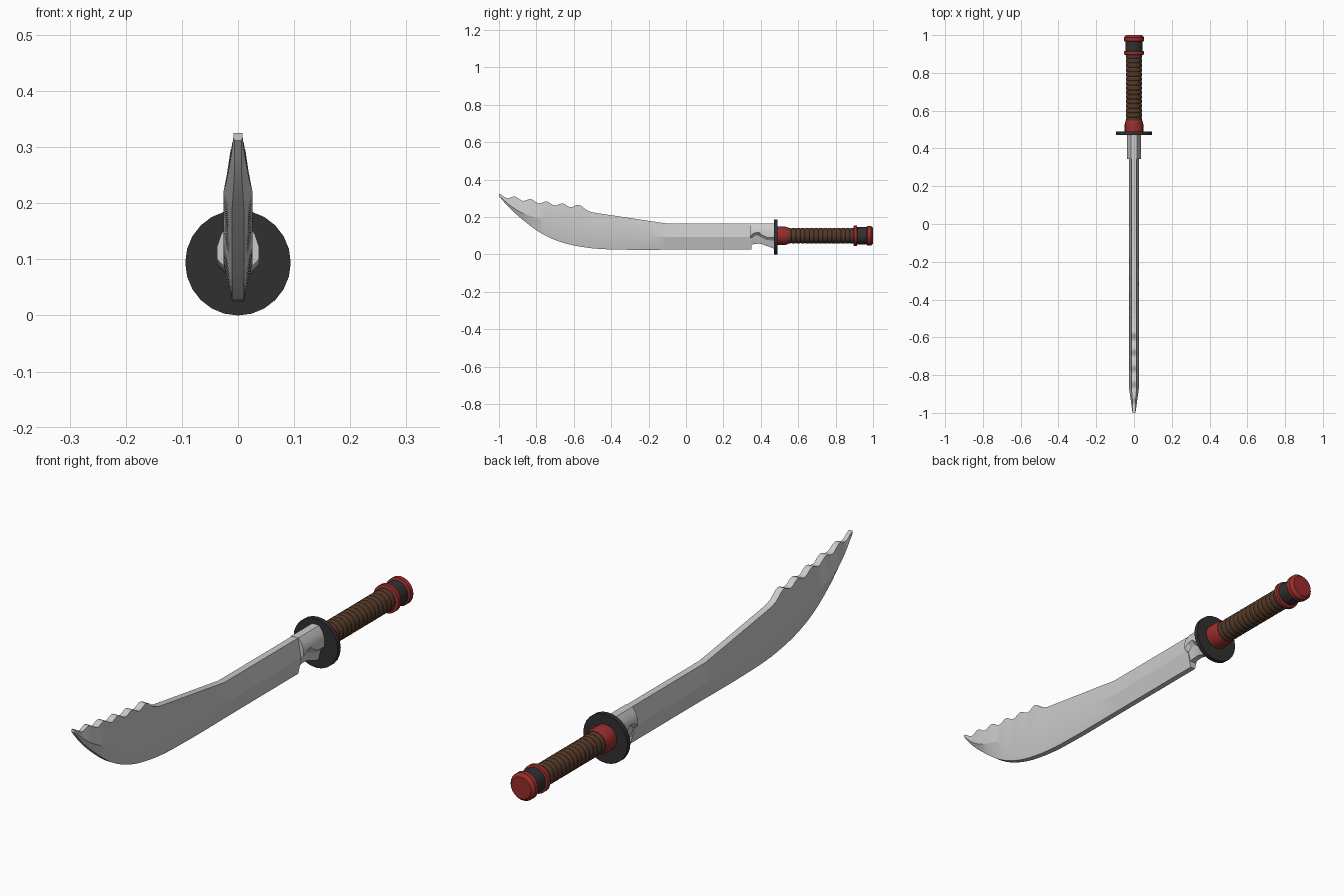
import bpy, bmesh
from math import cos, sin, pi

if "Cube" in bpy.data.objects:
    bpy.data.objects.remove(bpy.data.objects["Cube"])


def material(name, rgb):
    m = bpy.data.materials.new(name)
    m.diffuse_color = (*rgb, 1)
    m.use_nodes = True
    m.node_tree.nodes["Principled BSDF"].inputs["Base Color"].default_value = m.diffuse_color
    return m


RED = material("red_lacquer", (0.32, 0.025, 0.025))
BROWN = material("brown_wrap", (0.085, 0.04, 0.02))
DARK = material("dark_iron", (0.03, 0.03, 0.03))


def lerp(pts, y):
    for (a, za), (b, zb) in zip(pts, pts[1:]):
        if y <= b:
            return za + (zb - za) * max(0, y - a) / (b - a)
    return pts[-1][1]


def smooth(pts, y):
    # cubic interpolation with averaged slopes
    s = [(q[1] - p[1]) / (q[0] - p[0]) for p, q in zip(pts, pts[1:])]
    m = [s[0]] + [(a + b) / 2 for a, b in zip(s, s[1:])] + [s[-1]]
    for i in range(len(pts) - 1):
        (a, za), (b, zb) = pts[i], pts[i + 1]
        if y <= b:
            h = b - a
            t = (y - a) / h
            return ((2*t**3 - 3*t**2 + 1) * za + (t**3 - 2*t**2 + t) * h * m[i]
                    + (3*t**2 - 2*t**3) * zb + (t**3 - t**2) * h * m[i + 1])
    return pts[-1][1]


def loft(name, rings, mat=None, angle=30):
    # skins a list of closed rings and caps both ends
    bm = bmesh.new()
    vs = [[bm.verts.new(p) for p in r] for r in rings]
    n = len(vs[0])
    for a, b in zip(vs, vs[1:]):
        for i in range(n):
            j = (i + 1) % n
            bm.faces.new((a[i], a[j], b[j], b[i]))
    bm.faces.new(vs[0])
    bm.faces.new(vs[-1])
    bmesh.ops.recalc_face_normals(bm, faces=bm.faces)
    me = bpy.data.meshes.new(name)
    bm.to_mesh(me)
    bm.free()
    ob = bpy.data.objects.new(name, me)
    bpy.context.collection.objects.link(ob)
    if mat:
        me.materials.append(mat)
    bpy.ops.object.select_all(action='DESELECT')
    ob.select_set(True)
    bpy.context.view_layer.objects.active = ob
    bpy.ops.object.shade_smooth_by_angle(angle=angle * pi / 180)
    return ob


def section(y, half):
    # mirrors a half outline of (x, z) points, top to bottom
    return [(x, y, z) for x, z in half] + [(-x, y, z) for x, z in reversed(half)]


def turned(name, profile, mat, zc=0.1, sides=24):
    # profile of (y, radius) turned around the handle axis
    loft(name, [[(r * sin(2*pi*i/sides), y, zc + r * cos(2*pi*i/sides))
                 for i in range(sides)] for y, r in profile], mat)


# Blade: hexagonal section with a wavy spine near the tip
SPINE = [(-0.575, 0.266), (-0.56, 0.26), (-0.53, 0.236), (-0.5, 0.225),
         (-0.3, 0.195), (-0.1, 0.165), (0.5, 0.165)]
EDGE = [(-1, 0.312), (-0.95, 0.255), (-0.89, 0.2), (-0.78, 0.117), (-0.67, 0.067),
        (-0.51, 0.034), (-0.4, 0.027), (0, 0.026), (0.35, 0.026)]
RIDGE = [(-1, 0.318), (-0.95, 0.27), (-0.88, 0.225), (-0.75, 0.185), (-0.6, 0.145),
         (-0.4, 0.11), (-0.2, 0.095), (0.35, 0.095)]


def spine(y):
    if y < -0.575:
        t = (-0.575 - y) / 0.425
        return 0.258 + 0.009*t + 0.05*t**1.4 + 0.008 * cos(10 * pi * t)
    return lerp(SPINE, y)


ys = [-1 + 0.425 * i / 50 for i in range(51)]
ys += [-0.56, -0.545, -0.53, -0.5, -0.45, -0.4, -0.3, -0.2, -0.1, 0.1, 0.35]
rings = []
for y in ys:
    k = min(1, 0.3 + 0.7 * (y + 1) / 0.13)
    rings.append(section(y, [(0.013 * max(k, 0.6), spine(y)), (0.026 * k, smooth(RIDGE, y)),
                             (0.011 * max(k, 0.6), smooth(EDGE, y))]))
loft("blade", rings, angle=20)

# Blade collar with the notched underside
collar = [(0.345, 0.1, 0.05), (0.365, 0.115, 0.056), (0.39, 0.118, 0.058),
          (0.405, 0.105, 0.055), (0.43, 0.092, 0.046), (0.475, 0.09, 0.03)]
loft("blade_collar", [section(y, [(0.015, 0.166), (0.03, 0.145), (0.037, 0.124),
                                  (0.037, lo), (0.022, lo - 0.015), (0.011, bot)])
                      for y, lo, bot in collar], angle=20)

# Guard disc
turned("guard", [(0.471, 0.094), (0.489, 0.094)], DARK, zc=0.094)

# Handle fittings
turned("handle_collar", [(0.487, 0.049), (0.53, 0.049), (0.548, 0.044)], RED)
turned("pommel_ring", [(0.895, 0.046), (0.898, 0.054), (0.913, 0.054), (0.916, 0.046)], RED)
turned("pommel_band", [(0.91, 0.046), (0.975, 0.046)], DARK)
turned("pommel_cap", [(0.966, 0.047), (0.97, 0.053), (0.988, 0.053), (1.0, 0.042)], RED)

# Wrapped grip: shallow repeated ridges
wrap = []
turns = 15
for i in range(turns):
    y0, p = 0.54 + 0.36 * i / turns, 0.36 / turns
    wrap += [(y0, 0.039), (y0 + 0.25 * p, 0.0425), (y0 + 0.75 * p, 0.0425)]
turned("grip", wrap + [(0.9, 0.039)], BROWN)
